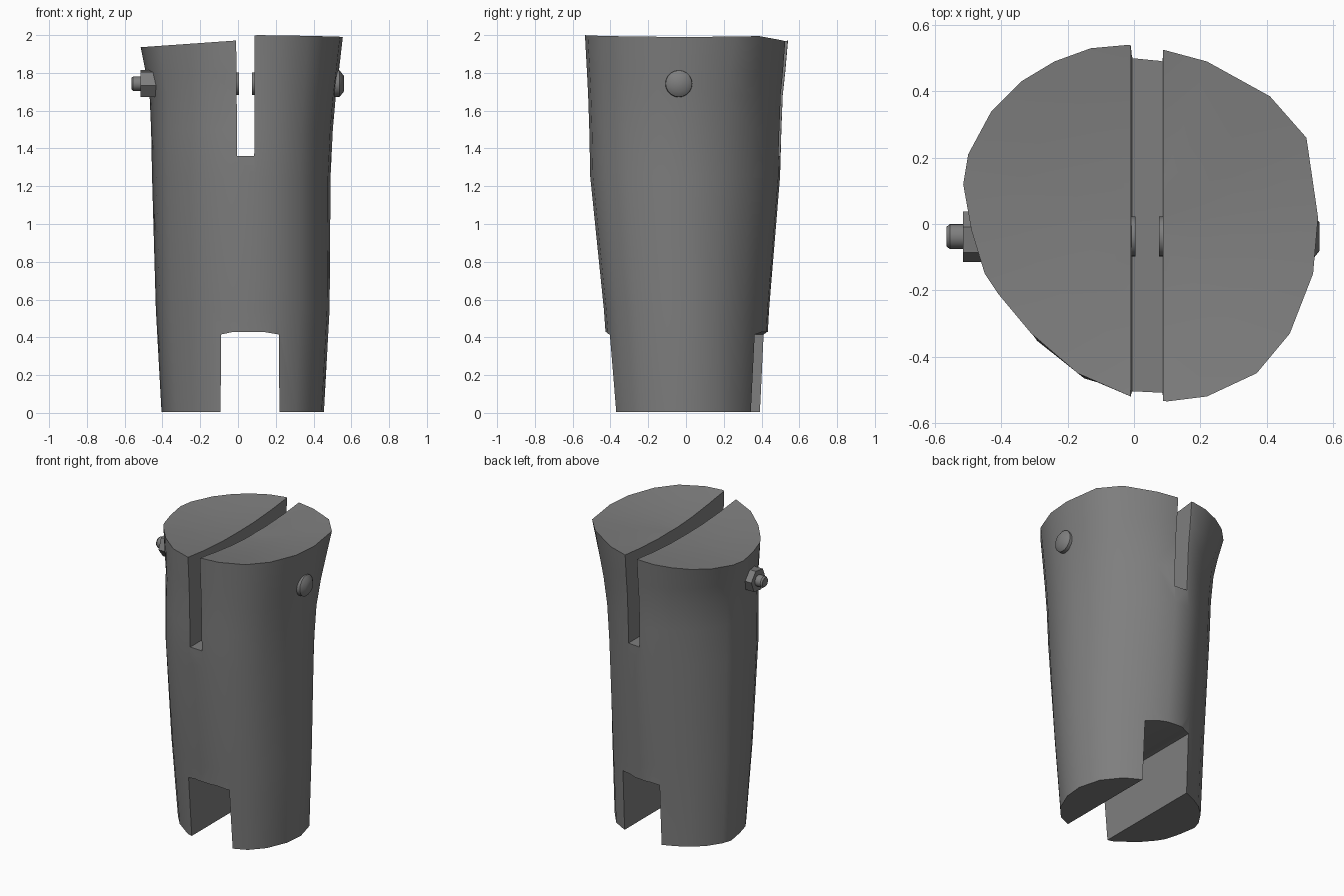
import bpy, bmesh, math
from mathutils import Matrix

cube = bpy.data.objects.get("Cube")
if cube:
    bpy.data.objects.remove(cube, do_unlink=True)

grey = bpy.data.materials.new("steel grey")
grey.use_nodes = True
colour = (0.21, 0.21, 0.21, 1)
grey.diffuse_color = colour
grey.node_tree.nodes["Principled BSDF"].inputs["Base Color"].default_value = colour


def make(name, bm):
    bmesh.ops.recalc_face_normals(bm, faces=bm.faces)
    mesh = bpy.data.meshes.new(name)
    bm.to_mesh(mesh)
    bm.free()
    mesh.materials.append(grey)
    obj = bpy.data.objects.new(name, mesh)
    bpy.context.collection.objects.link(obj)
    return obj


def smooth(obj, angle=35):
    bpy.ops.object.select_all(action='DESELECT')
    obj.select_set(True)
    bpy.context.view_layer.objects.active = obj
    bpy.ops.object.shade_smooth_by_angle(angle=math.radians(angle))


def cut(obj, profile):
    # Cut an x-z profile straight through the body from front to back
    bm = bmesh.new()
    face = bm.faces.new([bm.verts.new((x, -1, z)) for x, z in profile])
    ext = bmesh.ops.extrude_face_region(bm, geom=[face])["geom"]
    verts = [g for g in ext if isinstance(g, bmesh.types.BMVert)]
    bmesh.ops.translate(bm, vec=(0, 2, 0), verts=verts)
    cutter = make("slot_cutter", bm)
    cutter.hide_render = True
    mod = obj.modifiers.new("slot", 'BOOLEAN')
    mod.operation = 'DIFFERENCE'
    mod.solver = 'EXACT'
    mod.object = cutter
    bpy.ops.object.select_all(action='DESELECT')
    bpy.context.view_layer.objects.active = obj
    bpy.ops.object.modifier_apply(modifier=mod.name)
    bpy.data.objects.remove(cutter, do_unlink=True)


def rod(name, x0, x1, r0, r1, sides, turn=0):
    # Cylinder or cone along x, on the bolt axis
    bm = bmesh.new()
    bmesh.ops.create_cone(bm, cap_ends=True, segments=sides, radius1=r0,
                          radius2=r1, depth=x1 - x0)
    bm.transform(Matrix.Translation(((x0 + x1) / 2, -0.038, 1.743))
                 @ Matrix.Rotation(math.radians(90), 4, 'Y')
                 @ Matrix.Rotation(math.radians(turn), 4, 'Z'))
    return make(name, bm)


# Body: the rim outline blends down into a fuller front and flatter back outline
rim = [(0.09, 0.525), (0.22, 0.49), (0.41, 0.385), (0.52, 0.26), (0.555, 0.02),
       (0.54, -0.15), (0.47, -0.33), (0.37, -0.45), (0.22, -0.52), (0.1, -0.535),
       (-0.01, -0.52), (-0.17, -0.45), (-0.31, -0.33), (-0.41, -0.21),
       (-0.45, -0.15), (-0.49, -0.02), (-0.515, 0.12), (-0.5, 0.21),
       (-0.43, 0.34), (-0.34, 0.43), (-0.24, 0.49), (-0.13, 0.53), (-0.02, 0.54)]
waist = [(0.09, 0.53), (0.21, 0.475), (0.38, 0.37), (0.5, 0.2), (0.555, 0.02),
         (0.54, -0.15), (0.47, -0.33), (0.37, -0.45), (0.22, -0.52), (0.1, -0.535),
         (-0.01, -0.53), (-0.17, -0.49), (-0.33, -0.37), (-0.42, -0.255),
         (-0.46, -0.18), (-0.49, -0.05), (-0.515, 0.12), (-0.485, 0.2),
         (-0.41, 0.315), (-0.32, 0.4), (-0.22, 0.462), (-0.12, 0.51), (-0.02, 0.54)]
# Levels: z, x range, y range, share of the waist outline
levels = [(0.006, -0.405, 0.455, -0.395, 0.41, 0.7),
          (0.55, -0.435, 0.485, -0.435, 0.44, 1),
          (1.25, -0.455, 0.49, -0.507, 0.498, 1),
          (1.5, -0.46, 0.502, -0.512, 0.505, 0.9),
          (1.68, -0.468, 0.518, -0.518, 0.512, 0.6),
          (1.8, -0.488, 0.533, -0.524, 0.525, 0.4),
          (2.0, -0.515, 0.555, -0.535, 0.54, 0)]


def rim_height(x, y):
    # The rim dips towards the left and the back right
    if x < 0.05:
        return 1.972 + 0.07 * x
    return 2.0 - 0.03 * x * x - 0.25 * max(0, y - 0.4)


bm = bmesh.new()
rings = []
for z, x0, x1, y0, y1, share in levels:
    ring = []
    for (ax, ay), (bx, by) in zip(rim, waist):
        x = ax + (bx - ax) * share
        y = ay + (by - ay) * share
        px = x0 + (x + 0.515) / 1.07 * (x1 - x0)
        py = y0 + (y + 0.535) / 1.075 * (y1 - y0)
        ring.append(bm.verts.new((px, py, rim_height(px, py) if share == 0 else z)))
    rings.append(ring)

# Shallow dished top, closing towards the middle
for scale, dip in ((0.7, 0.02), (0.35, 0.035)):
    rings.append([bm.verts.new((0.04 + (v.co.x - 0.04) * scale, v.co.y * scale,
                                1.98 + (v.co.z - 1.98) * scale - dip))
                  for v in rings[len(levels) - 1]])
n = len(rim)
for low, high in zip(rings, rings[1:]):
    for i in range(n):
        j = (i + 1) % n
        bm.faces.new((low[i], low[j], high[j], high[i]))
bm.faces.new(rings[0])
hub = bm.verts.new((0.04, 0, 1.94))
for i in range(n):
    bm.faces.new((rings[-1][i], rings[-1][(i + 1) % n], hub))
body = make("socket_body", bm)

# Narrow slot at the top, wide slot at the foot
cut(body, [(-0.004, 1.36), (0.086, 1.36), (0.088, 2.2), (-0.012, 2.2)])
cut(body, [(-0.093, -0.2), (0.22, -0.2), (0.217, 0.415), (0.14, 0.428),
           (-0.03, 0.428), (-0.09, 0.415)])
smooth(body)

# Bolt: nut and threaded end on the right, domed head on the left
smooth(rod("bolt_nut", -0.515, -0.43, 0.077, 0.077, 6, 8), 20)
smooth(rod("bolt_end", -0.555, -0.5, 0.038, 0.038, 20))
smooth(rod("bolt_end_tip", -0.565, -0.555, 0.03, 0.038, 20))
smooth(rod("bolt_head_rim", 0.5, 0.538, 0.073, 0.07, 20), 50)
smooth(rod("bolt_head_dome", 0.538, 0.56, 0.07, 0.042, 20), 50)

# Bosses showing on the slot walls
smooth(rod("right_boss", -0.04, 0.005, 0.06, 0.06, 24))
smooth(rod("left_boss", 0.075, 0.12, 0.06, 0.06, 24))
